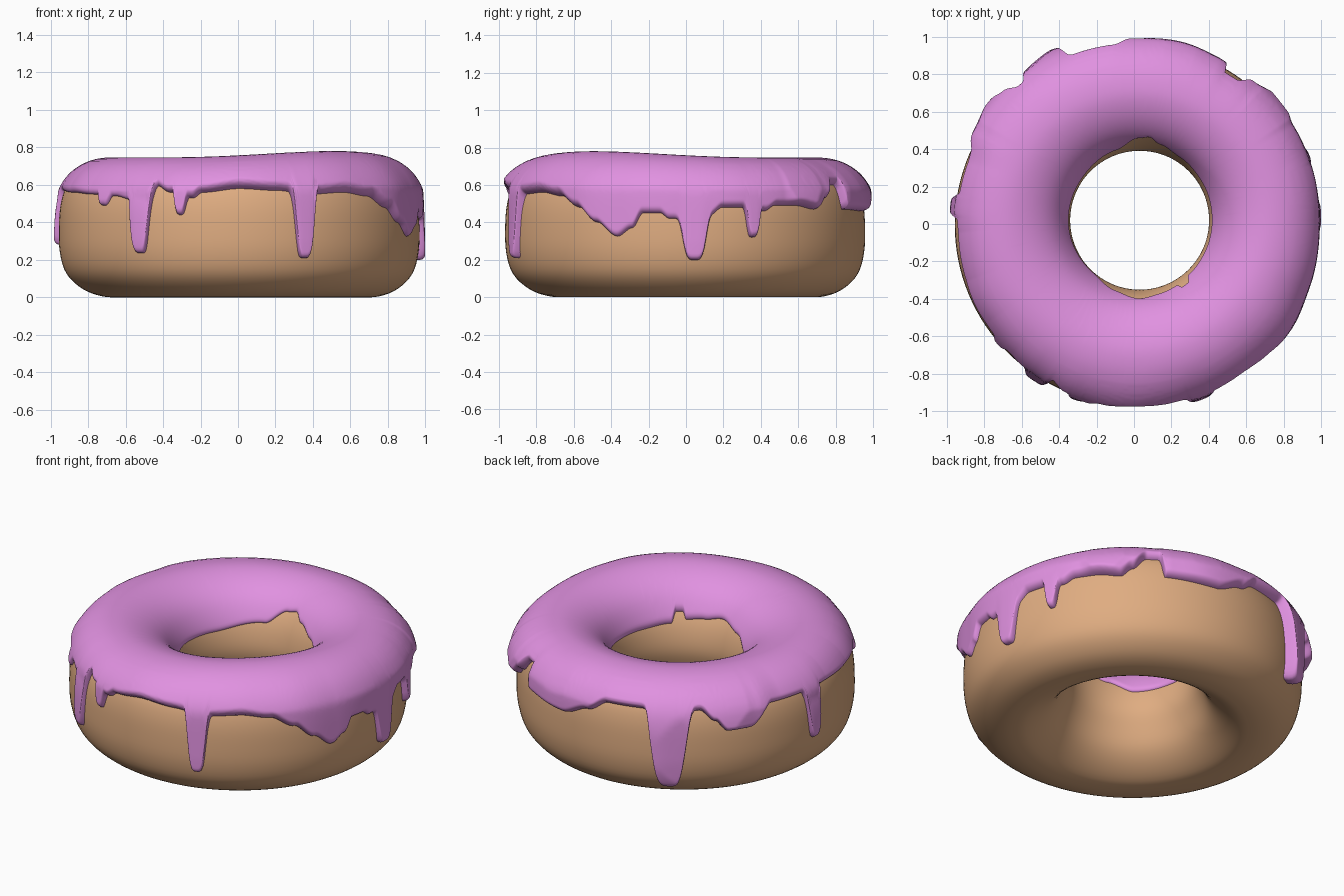
import bpy, math
from mathutils import Vector

if "Cube" in bpy.data.objects:
    bpy.data.objects.remove(bpy.data.objects["Cube"])


def material(name, rgb):
    m = bpy.data.materials.new(name)
    m.diffuse_color = (*rgb, 1)
    m.use_nodes = True
    m.node_tree.nodes["Principled BSDF"].inputs["Base Color"].default_value = m.diffuse_color
    return m


def build(name, verts, faces, mat):
    me = bpy.data.meshes.new(name)
    me.from_pydata(verts, [], faces)
    me.materials.append(mat)
    me.polygons.foreach_set("use_smooth", [True] * len(me.polygons))
    ob = bpy.data.objects.new(name, me)
    bpy.context.collection.objects.link(ob)
    return ob


def ring_interp(table, a):
    """Smooth periodic interpolation of (degrees, value) pairs."""
    a %= 360
    pts = [(table[-1][0] - 360, table[-1][1])] + table + [(table[0][0] + 360, table[0][1])]
    for (a0, v0), (a1, v1) in zip(pts, pts[1:]):
        if a0 <= a <= a1:
            t = (a - a0) / (a1 - a0)
            return v0 + (v1 - v0) * t * t * (3 - 2 * t)


def spline(pts, steps):
    """Closed Catmull-Rom curve."""
    out, n = [], len(pts)
    p = [Vector(q) for q in pts]
    for i in range(n):
        a, b, c, d = p[i - 1], p[i], p[(i + 1) % n], p[(i + 2) % n]
        for k in range(steps):
            t = k / steps
            out.append(0.5 * (2 * b + (c - a) * t + (2 * a - 5 * b + 4 * c - d) * t * t
                              + (3 * b - a - 3 * c + d) * t ** 3))
    return out


def place(r, z, ang):
    """Spin a section point; the hole sits slightly off the outer centre."""
    k = min(1, max(0, (0.965 - r) / 0.59))
    a = math.radians(ang)
    return (0.006 + 0.024 * k + r * math.cos(a), -0.005 + 0.025 * k + r * math.sin(a), z)


# Cross-section of the dough, from the hole over the top and round underneath
SECTION = [(.372, .34), (.378, .44), (.41, .54), (.47, .63), (.555, .69), (.66, .72), (.77, .713),
           (.86, .668), (.922, .595), (.952, .50), (.962, .38), (.957, .24), (.922, .125), (.84, .045),
           (.74, .006), (.63, .002), (.53, .05), (.45, .13), (.40, .24)]
# Icing edge height on the outside and in the hole, and its outer radius, by angle
OUTER = [(0, .42), (8, .44), (12, .48), (18, .48), (26, .46), (30, .49), (38, .49), (46, .47),
         (50, .52), (55, .60), (59.5, .60), (61, .47), (80, .46), (90, .52), (97, .58), (111, .58),
         (130, .58), (135, .52), (139, .46), (147, .46), (156, .57), (168, .57), (180, .57),
         (200, .56), (214, .55), (226, .54), (233, .52), (241, .60), (247, .56), (255, .53),
         (258, .56), (270, .58), (282, .57), (294, .55), (306, .56), (316, .54), (324, .48),
         (331, .40), (338, .325), (343, .37), (346.5, .45), (352, .45), (355, .42)]
INNER = [(0, .50), (30, .51), (58, .53), (75, .57), (83, .61), (90, .60), (108, .52), (150, .48),
         (180, .48), (228, .46), (250, .52), (270, .56), (285, .54), (300, .53), (303, .57),
         (308, .57), (312, .51), (335, .50)]
RADIUS = [(0, .985), (20, .995), (32, 1.0), (40, 1.035), (50, 1.0), (58, .99), (63, 1.0), (75, 1.01),
          (90, 1.0), (105, 1.015), (115, 1.03), (125, 1.01), (138, 1.03), (150, 1.0), (160, .97),
          (174, .97), (190, .95), (205, .965), (220, .955), (235, .965), (250, .985), (270, 1.005),
          (290, .99), (310, .995), (325, 1.005), (340, .99)]
# Drips: angle, lowest height, half width in degrees
DRIPS = [(3, .20, 3.6), (21.8, .32, 1.9), (119.5, .14, 5.4), (174, .28, 2.7), (221, .49, 2.2),
         (237, .235, 3.2), (251, .44, 1.7), (291, .21, 2.9)]

dough_mat = material("baked dough", (.74, .415, .22))
icing_mat = material("pink icing", (.75, .285, .75))

# Dough ring
prof = spline(SECTION, 4)
n, m = 128, len(prof)
verts = [place(p.x, max(0, p.y), 360 * i / n) for i in range(n) for p in prof]
faces = [(i * m + j, i * m + (j + 1) % m, (i + 1) % n * m + (j + 1) % m, (i + 1) % n * m + j)
         for i in range(n) for j in range(m)]
build("dough_ring", verts, faces, dough_mat)

# Dense path over the top with running lengths and normals
path = spline(SECTION, 16)[:14 * 16]
lens = [0]
for p, q in zip(path, path[1:]):
    lens.append(lens[-1] + (q - p).length)
top = max(range(len(path)), key=lambda i: path[i].y)


def length_at(z, outside):
    rng = range(top, len(path) - 1) if outside else range(top, 0, -1)
    for i in rng:
        j = i + 1 if outside else i - 1
        if path[j].y <= z:
            t = (path[i].y - z) / max(1e-6, path[i].y - path[j].y)
            return lens[i] + (lens[j] - lens[i]) * t
    return lens[j]


def sample(s):
    lo, hi = 0, len(lens) - 2
    while lo < hi:
        mid = (lo + hi + 1) // 2
        lo, hi = (mid, hi) if lens[mid] <= s else (lo, mid - 1)
    a, b = path[lo], path[lo + 1]
    t = (s - lens[lo]) / (lens[lo + 1] - lens[lo])
    d = (path[min(lo + 2, len(path) - 1)] - path[max(lo - 1, 0)]).normalized()
    return a.lerp(b, t), Vector((-d.y, d.x))


# Icing shell with rounded lips and drips
n, half = 720, 26
m = 2 * half
s_mid = length_at(.69, True)
verts = []
for i in range(n):
    ang = 360 * i / n
    base = edge = ring_interp(OUTER, ang)
    bump = 0
    for a, low, w in DRIPS:
        u = abs((ang - a + 180) % 360 - 180) / w
        f = math.exp(-0.6 * u ** 4.5) if u < 4 else 0
        edge -= max(0, base - low) * f
        bump = max(bump, f)
    s0 = length_at(ring_interp(INNER, ang), False)
    s1 = length_at(edge, True)
    reach = ring_interp(RADIUS, ang)
    tilt = -.008 + .034 * max(0, math.cos(math.radians(ang + 45))) ** 3
    for j in range(m + 1):
        # rows crowd towards both lips
        if j <= half:
            s = s0 + (s_mid - s0) * (j / half) ** 1.6
        else:
            s = s1 - (s1 - s_mid) * ((m - j) / half) ** 1.6
        p, nrm = sample(s)
        k, inward = max(0, nrm.x) ** 2, max(0, -nrm.x)
        low_fade = min(1, max(0, (.55 - p.y) / .25))
        side = min(.07, max(.022, reach - max(p.x, .937)))
        off = .033 * (1 - k) - .018 * inward + (side + .008 * bump * low_fade) * k
        d = min(s - s0, s1 - s) / .032
        lip = math.sqrt(max(0, 1 - (1 - d) ** 2)) if d < 1 else 1
        q = p + nrm * (off * lip - .004 * (1 - lip))
        verts.append(place(q.x, q.y + tilt * max(0, nrm.y) * lip, ang))
w = m + 1
faces = [(i * w + j, i * w + j + 1, (i + 1) % n * w + j + 1, (i + 1) % n * w + j)
         for i in range(n) for j in range(m)]
build("icing", verts, faces, icing_mat)
